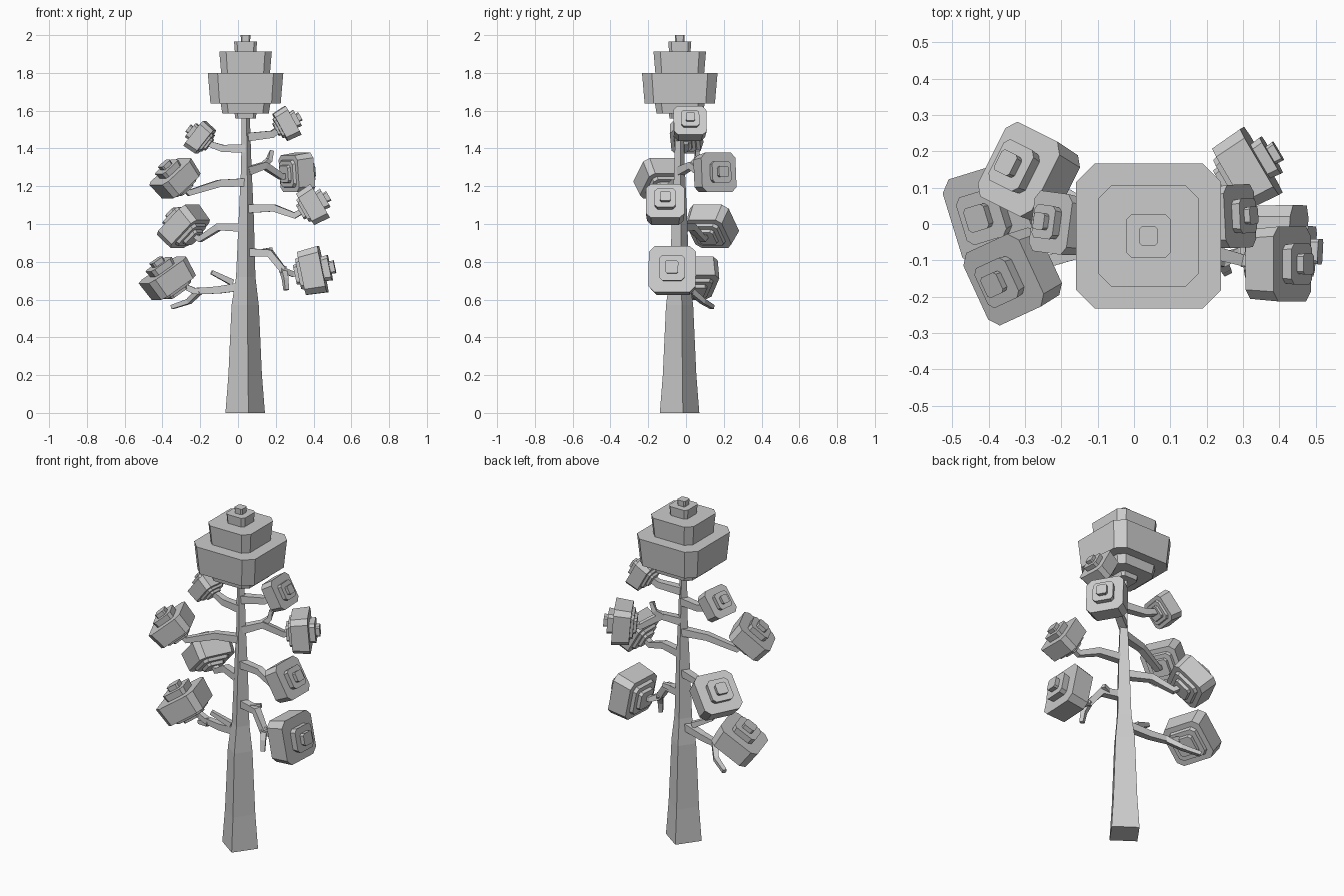
import bpy, bmesh, math
from mathutils import Vector, Matrix

if "Cube" in bpy.data.objects:
    bpy.data.objects.remove(bpy.data.objects["Cube"])


def finish(bm, name):
    bmesh.ops.recalc_face_normals(bm, faces=bm.faces)
    me = bpy.data.meshes.new(name)
    bm.to_mesh(me)
    bm.free()
    ob = bpy.data.objects.new(name, me)
    bpy.context.collection.objects.link(ob)
    return ob


def skin(bm, rings):
    """Join rings of points into one closed faceted solid."""
    vs = [[bm.verts.new(p) for p in r] for r in rings]
    n = len(vs[0])
    for a, b in zip(vs, vs[1:]):
        for i in range(n):
            bm.faces.new((a[i], a[(i + 1) % n], b[(i + 1) % n], b[i]))
    bm.faces.new(vs[0][::-1])
    bm.faces.new(vs[-1])


def octagon(h, z):
    """Square of half-width h with cut corners."""
    c = h * 0.74
    return [Vector((x, y, z)) for x, y in
            ((h, -c), (h, c), (c, h), (-c, h), (-h, c), (-h, -c), (-c, -h), (c, -h))]


def foliage(name, center, axis, layers, size=1.0):
    """Stack of cut-corner slabs along an axis; layer = half-width, z0, z1."""
    bm = bmesh.new()
    for h, z0, z1 in layers:
        skin(bm, [octagon(h * 0.93, z0), octagon(h, z1)])
    rot = Vector(axis).to_track_quat('Z', 'Y').to_matrix().to_4x4()
    bm.transform(Matrix.Translation(center) @ rot @ Matrix.Scale(size, 4))
    return finish(bm, name)


def limb(bm, pts, r0, r1):
    """Four-sided tapering tube along a path."""
    pts = [Vector(p) for p in pts]
    rings = []
    for i, p in enumerate(pts):
        t = (pts[min(i + 1, len(pts) - 1)] - pts[max(i - 1, 0)]).normalized()
        side = t.cross(Vector((0, 0, 1))).normalized()
        up = side.cross(t)
        r = r0 + (r1 - r0) * i / (len(pts) - 1)
        rings.append([p + r * (a * side + b * up)
                      for a, b in ((1, 1), (-1, 1), (-1, -1), (1, -1))])
    skin(bm, rings)


# trunk: twisted square section, flared at the foot
CX, CY = 0.038, -0.034
bm = bmesh.new()
rings = []
for z, r, dx in ((0, .106, 0), (.2, .09, 0), (.57, .073, 0), (.72, .052, .003),
                 (1.05, .04, .006), (1.3, .028, .006), (1.6, .021, .003)):
    rings.append([(CX + dx + r * math.cos(math.radians(-80.5 + 90 * k)),
                   CY + r * math.sin(math.radians(-80.5 + 90 * k)), z) for k in range(4)])
skin(bm, rings)
finish(bm, "trunk")

# crown on top
foliage("crown", (0.04, -0.033, 0), (0, 0, 1),
        ((.058, 1.558, 1.586), (.132, 1.585, 1.639), (.2, 1.638, 1.8),
         (.139, 1.799, 1.913), (.061, 1.912, 1.967), (.026, 1.966, 2.0)))

# side clusters: center, axis, half-width, branch path from the trunk
SMALL = ((.45, -.75, -.59), (.7, -.6, -.44), (1, -.45, .45), (.55, .44, .75), (.28, .74, .96))
clusters = {
    "left_low": ((-.37, .035, .71), (-.065, -.02, .1), .125,
                 [(.03, -.03, .67), (-.11, 0, .65), (-.23, .03, .645)]),
    "left_mid": ((-.285, .135, .985), (-.06, .03, .07), .115,
                 [(.04, -.03, .98), (-.1, .03, .985), (-.2, .09, .92)]),
    "left_high": ((-.33, -.14, 1.24), (-.065, -.03, .085), .11,
                  [(.04, -.03, 1.22), (-.1, -.06, 1.215), (-.26, -.11, 1.165)]),
    "left_top": ((-.2, 0, 1.457), (-.075, .01, .06), .084,
                 [(.04, -.03, 1.4), (-.08, -.01, 1.4), (-.14, 0, 1.42)]),
    "right_low": ((.395, -.07, .75), (.97, -.05, .2), .125,
                  [(.05, -.04, .85), (.17, -.07, .845), (.24, -.1, .755), (.29, -.08, .735)]),
    "right_mid": ((.395, -.11, 1.1), (.095, 0, .055), .103,
                  [(.05, -.04, 1.08), (.19, -.07, 1.085), (.3, -.1, 1.045)]),
    "right_high": ((.31, .15, 1.27), (.85, .5, .08), .105,
                   [(.05, -.03, 1.28), (.14, .03, 1.31), (.23, .1, 1.25)]),
    "right_top": ((.257, .02, 1.53), (.1, .005, .055), .087,
                  [(.05, -.03, 1.46), (.18, 0, 1.475), (.22, .015, 1.505)]),
}
for side, (c, axis, h, path) in clusters.items():
    foliage("foliage_" + side, c, axis, SMALL, h)
    bm = bmesh.new()
    limb(bm, path + [c], .022, .013)
    finish(bm, "branch_" + side)

# bare twigs
for i, path in enumerate((
        [(-.2, .02, .65), (-.26, .09, .59), (-.35, .14, .56)],
        [(-.03, -.02, .69), (-.14, -.05, .745)],
        [(.235, -.09, .77), (.25, -.12, .71), (.255, -.13, .65)],
        [(.12, -.06, .85), (.18, -.04, .865)],
        [(.13, .03, 1.305), (.165, .06, 1.34), (.18, .06, 1.39)])):
    bm = bmesh.new()
    limb(bm, path, .016, .011)
    finish(bm, f"twig_{i + 1}")
